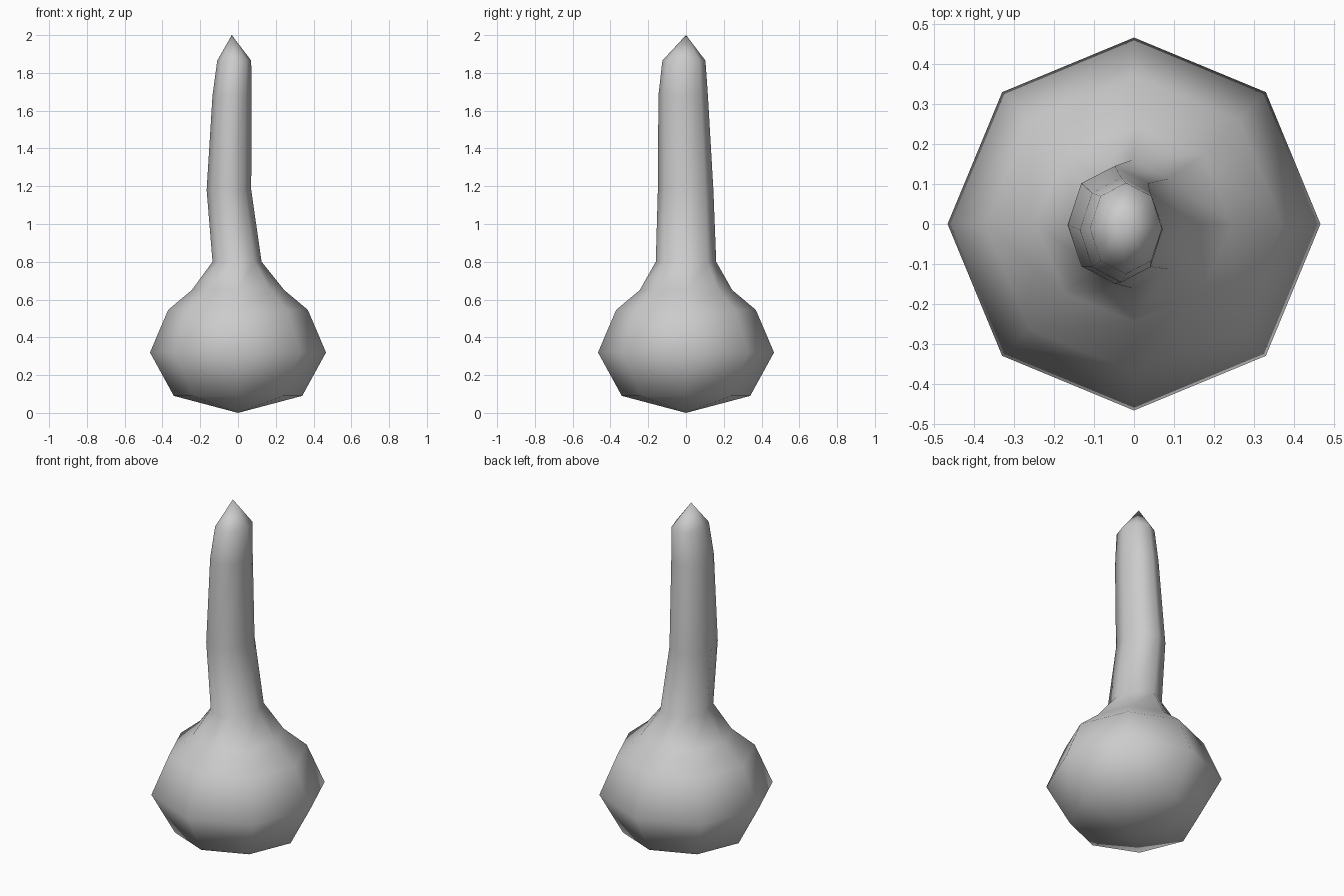
import bpy, bmesh
from math import cos, sin, pi

cube = bpy.data.objects.get("Cube")
if cube:
    bpy.data.objects.remove(cube, do_unlink=True)

SIDES = 8

# Light grey material
grey = bpy.data.materials.new("light_grey")
grey.use_nodes = True
color = (0.6, 0.6, 0.6, 1)
grey.diffuse_color = color
grey.node_tree.nodes["Principled BSDF"].inputs["Base Color"].default_value = color

# Cross-sections from bulb to neck: height, centre x, centre y, radius x, radius y
sections = [
    (0.09, 0, 0, 0.34, 0.34),
    (0.32, 0, 0, 0.466, 0.466),
    (0.545, 0, 0, 0.37, 0.37),
    (0.65, 0, 0, 0.245, 0.245),
    (0.80, -0.005, 0, 0.13, 0.16),
    (1.18, -0.048, -0.002, 0.118, 0.147),
    (1.68, -0.032, -0.015, 0.103, 0.131),
    (1.865, -0.02, -0.011, 0.09, 0.114),
]

bm = bmesh.new()
rings = []
for z, cx, cy, rx, ry in sections:
    rings.append([bm.verts.new((cx + rx * cos(2 * pi * i / SIDES),
                                cy + ry * sin(2 * pi * i / SIDES), z))
                  for i in range(SIDES)])
base = bm.verts.new((0, 0, 0))
tip = bm.verts.new((-0.033, 0, 2))

# Walls, pointed underside and pointed tip
for i in range(SIDES):
    j = (i + 1) % SIDES
    for low, high in zip(rings, rings[1:]):
        bm.faces.new((low[i], low[j], high[j], high[i]))
    bm.faces.new((rings[0][j], rings[0][i], base))
    bm.faces.new((rings[-1][i], rings[-1][j], tip))
for f in bm.faces:
    f.smooth = True
bmesh.ops.recalc_face_normals(bm, faces=bm.faces)

mesh = bpy.data.meshes.new("bulb_with_neck")
bm.to_mesh(mesh)
bm.free()
mesh.materials.append(grey)
bulb = bpy.data.objects.new("bulb_with_neck", mesh)
bpy.context.collection.objects.link(bulb)
